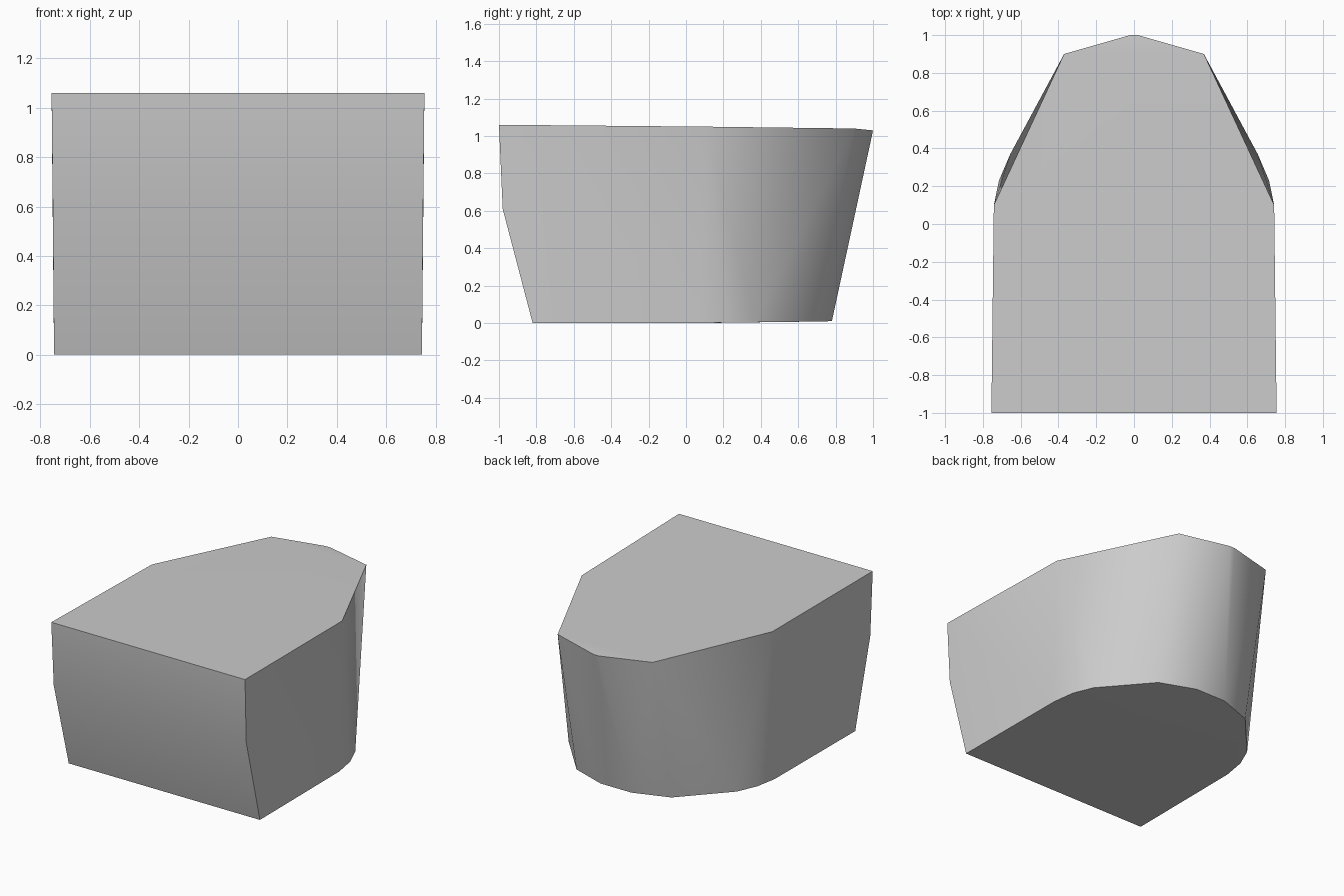
import bpy, bmesh, math

cube = bpy.data.objects.get("Cube")
if cube:
    bpy.data.objects.remove(cube, do_unlink=True)

# Flat grey finish
grey = bpy.data.materials.new("grey")
grey.use_nodes = True
colour = (0.6, 0.6, 0.6, 1)
grey.diffuse_color = colour
grey.node_tree.nodes["Principled BSDF"].inputs["Base Color"].default_value = colour

# Half outlines (x, y, z), mirrored across x
rim = [(0.755, -1, 1.06), (0.742, 0.1, 1.05), (0.37, 0.9, 1.04), (0.02, 1, 1.03)]
front_bend = [(0.75, -0.98, 0.61)]
base = [(0.745, -0.82, 0), (0.74, 0.07, 0), (0.715, 0.23, 0.003),
        (0.655, 0.37, 0.004), (0.37, 0.69, 0.008), (0.12, 0.78, 0.01)]

# Solid body skinned over the outlines
bm = bmesh.new()
for x, y, z in rim + front_bend + base:
    for side in (-1, 1):
        bm.verts.new((side * x, y, z))
bmesh.ops.convex_hull(bm, input=bm.verts[:])
bmesh.ops.dissolve_limit(bm, angle_limit=math.radians(0.4),
                         verts=bm.verts[:], edges=bm.edges[:])
bmesh.ops.recalc_face_normals(bm, faces=bm.faces[:])

mesh = bpy.data.meshes.new("tapered_body")
bm.to_mesh(mesh)
bm.free()
mesh.materials.append(grey)
body = bpy.data.objects.new("tapered_body", mesh)
bpy.context.collection.objects.link(body)

# Soft shading across the shallow bends, crisp rim and corners
bpy.context.view_layer.objects.active = body
body.select_set(True)
bpy.ops.object.shade_smooth_by_angle(angle=math.radians(30))
